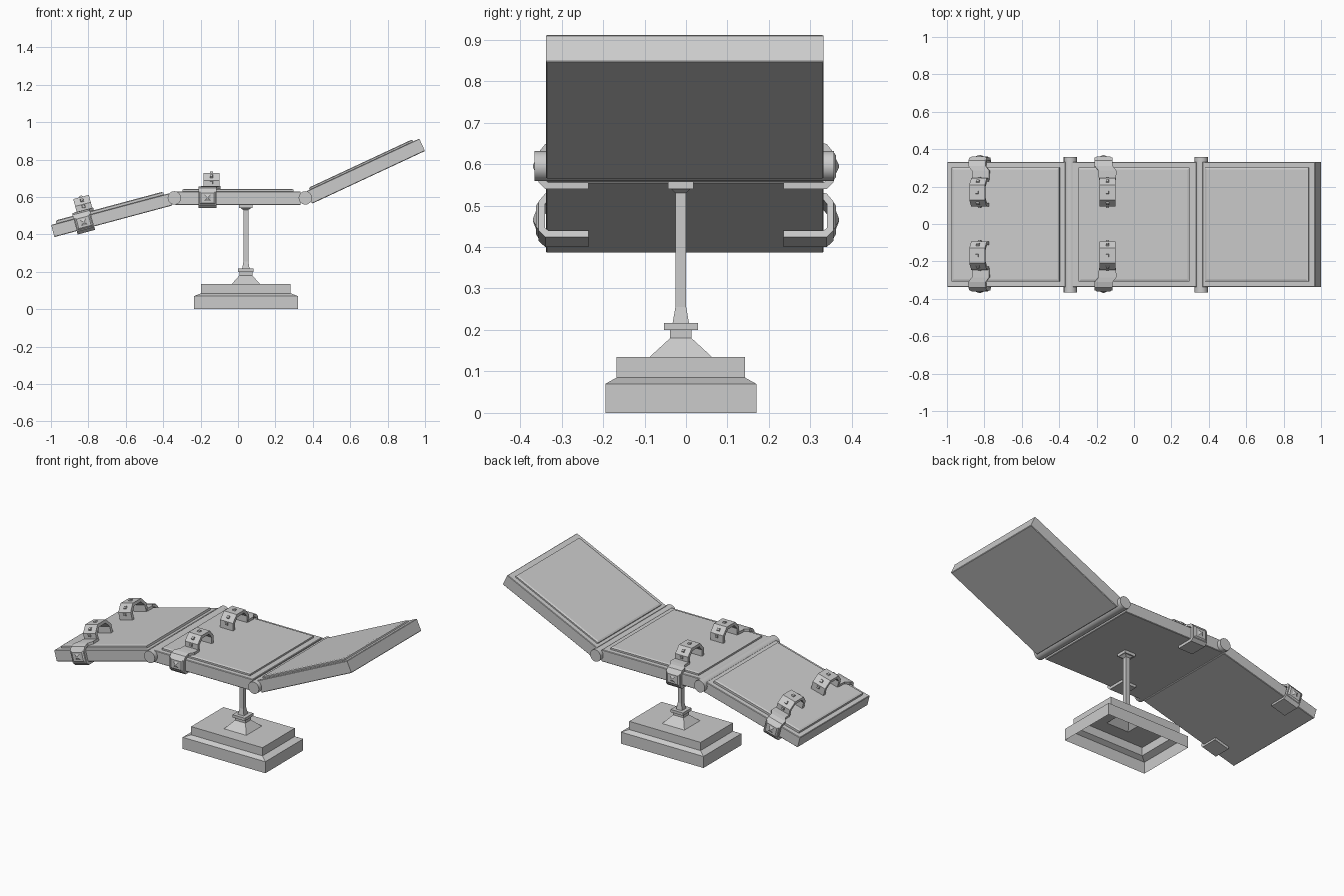
import bpy, bmesh
from math import radians, pi
from mathutils import Matrix, Vector

if "Cube" in bpy.data.objects:
    bpy.data.objects.remove(bpy.data.objects["Cube"])


def finish(name, bm, mat=Matrix.Identity(4), smooth=False):
    bmesh.ops.recalc_face_normals(bm, faces=bm.faces)
    me = bpy.data.meshes.new(name)
    bm.to_mesh(me)
    bm.free()
    ob = bpy.data.objects.new(name, me)
    bpy.context.collection.objects.link(ob)
    ob.matrix_world = mat
    if smooth:
        bpy.context.view_layer.objects.active = ob
        ob.select_set(True)
        bpy.ops.object.shade_smooth_by_angle(angle=radians(35))
        ob.select_set(False)
    return ob


def loft(name, cx, cy, rings, mat=Matrix.Identity(4), bottom=True):
    """Stack of rectangles (half x, half y, z) joined into one skin."""
    bm = bmesh.new()
    loops = [[bm.verts.new((cx + sx * hx, cy + sy * hy, z))
              for sx, sy in ((-1, -1), (1, -1), (1, 1), (-1, 1))]
             for hx, hy, z in rings]
    for a, b in zip(loops, loops[1:]):
        for i in range(4):
            j = (i + 1) % 4
            bm.faces.new((a[i], a[j], b[j], b[i]))
    bm.faces.new(loops[-1])
    if bottom:
        bm.faces.new(loops[0][::-1])
    return finish(name, bm, mat)


def ribbon(name, path, half, side, mat):
    """Bent flat bar: path of (y, z, centre x, half width), mitred thickness."""
    pts = [Vector(p[:2]) for p in path]
    bm = bmesh.new()
    loops = []
    for i, (p, (_, _, cx, w)) in enumerate(zip(pts, path)):
        d0 = (p - pts[i - 1]).normalized() if i else (pts[1] - p).normalized()
        d1 = (pts[i + 1] - p).normalized() if i < len(pts) - 1 else d0
        n0, n1 = Vector((d0.y, -d0.x)), Vector((d1.y, -d1.x))
        n = (n0 + n1) / (1 + n0.dot(n1)) * half
        a, b = p + n, p - n
        loops.append([bm.verts.new((cx + sx * w, side * q.x, q.y))
                      for sx, q in ((-1, a), (1, a), (1, b), (-1, b))])
    for a, b in zip(loops, loops[1:]):
        for i in range(4):
            j = (i + 1) % 4
            bm.faces.new((a[i], a[j], b[j], b[i]))
    bm.faces.new(loops[0])
    bm.faces.new(loops[-1])
    return finish(name, bm, mat)


def place(x, z, deg):
    return Matrix.Translation((x, 0, z)) @ Matrix.Rotation(radians(-deg), 4, 'Y')


# Stepped base, open underneath, and slim square post
PX, PY = 0.042, -0.0125
loft("base", PX, PY, [(.278, .182, 0), (.278, .182, .07), (.24, .155, .085),
                      (.24, .155, .135), (.075, .075, .135), (.035, .026, .18),
                      (.035, .026, .2)], bottom=False)
loft("post_collar", PX, PY, [(.041, .041, .2), (.041, .041, .217)])
loft("post", PX, PY, [(.02, .02, .215), (.013, .013, .255), (.013, .013, .53),
                      (.029, .024, .541)])
loft("post_plate", PX, PY, [(.036, .031, .54), (.036, .031, .557)])

# Three hinged bed sections: frame, raised pad
HZ = 0.595
CY = -0.003
LEFT, MID, RIGHT = place(-.34, HZ, 15), place(0, HZ, 0), place(.36, HZ, 25)
sections = [
    ("foot", LEFT, -.674, -.02, -.036, .031, -.645, -.05, .048),
    ("middle", MID, -.335, .335, -.038, .034, -.297, .297, .048),
    ("head", RIGHT, .02, .686, -.043, .030, .04, .65, .042),
]
for name, mat, x0, x1, z0, z1, p0, p1, pz in sections:
    hx = (x1 - x0) / 2
    loft(name + "_frame", (x0 + x1) / 2, CY,
         [(hx - .003, .332, z0), (hx, .335, z0 + .003),
          (hx, .335, z1 - .003), (hx - .003, .332, z1)], mat)
    hp = (p1 - p0) / 2
    loft(name + "_pad", (p0 + p1) / 2, CY,
         [(hp, .305, z1 - .004), (hp, .305, pz - .004),
          (hp - .01, .295, pz)], mat)

# Hinge rods
for name, x in (("foot_hinge", -.34), ("head_hinge", .36)):
    bm = bmesh.new()
    bmesh.ops.create_cone(bm, cap_ends=True, segments=16, radius1=.036,
                          radius2=.036, depth=.722,
                          matrix=Matrix.Rotation(pi / 2, 4, 'X'))
    finish(name, bm, Matrix.Translation((x, -.004, HZ)), True)

# Straps: clamp round the frame edge, flat bar, angular cuff arch, studs
for name, mat, cx in (("ankle", LEFT, -.502), ("wrist", MID, -.163)):
    ax = cx + .021
    for side, tag in ((1, "back"), (-1, "front")):
        ribbon(f"{name}_clamp_{tag}",
               [(y, z, cx, .048) for y, z in
                ((.235, -.047), (.336, -.047), (.348, -.035), (.348, .03),
                 (.335, .046), (.31, .053))] +
               [(.285, .055, ax, .048), (.236, .055, ax, .046)],
               .008, side, mat)
        ribbon(f"{name}_cuff_{tag}",
               [(y, z, ax, .043) for y, z in
                ((.236, .046), (.236, .09), (.205, .125),
                 (.133, .125), (.102, .09), (.102, .046))],
               .009, side, mat)
        # Square boss with a pyramid stud on the outer side
        turn = Matrix.Rotation(-side * pi / 2, 4, 'X')
        spot = mat @ Matrix.Translation((cx, side * .354, 0)) @ turn
        loft(f"{name}_boss_{tag}", 0, 0,
             [(.045, .036, 0), (.034, .026, .008)], spot)
        loft(f"{name}_stud_{tag}", 0, 0,
             [(.021, .021, .006), (.003, .003, .015)], spot)
        # Rivets on the faces of the arch
        for k, (y, z, a) in enumerate(((.245, .082, 90), (.227, .114, 48),
                                       (.169, .134, 0), (.111, .114, -48),
                                       (.093, .082, -90))):
            loft(f"{name}_rivet_{tag}_{k}", 0, 0,
                 [(.009, .009, -.002), (.007, .007, .007)],
                 mat @ Matrix.Translation((ax, side * y, z))
                 @ Matrix.Rotation(radians(-side * a), 4, 'X'))
